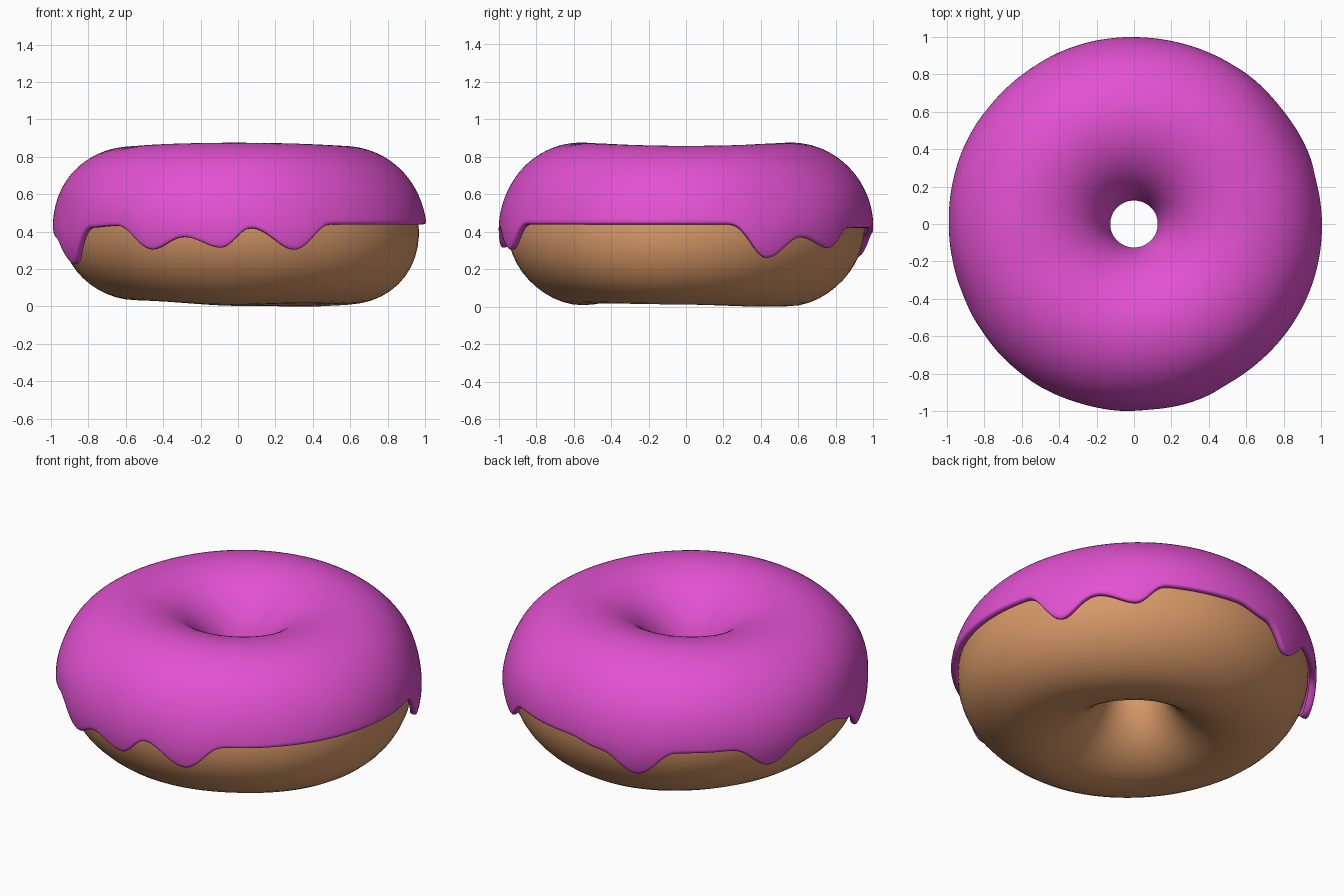
import bpy, math

if "Cube" in bpy.data.objects:
    bpy.data.objects.remove(bpy.data.objects["Cube"])

RING, TUBE, MID = 0.55, 0.405, 0.43

# gentle hand-made lumps: (angle around ring, angle around tube, height, spread)
LUMPS = [(45, -90, 0.022, 26), (345, -42, 0.035, 30), (95, -90, 0.018, 22),
         (265, -90, 0.018, 22), (90, 90, 0.010, 40), (270, 90, 0.010, 40),
         (0, 90, -0.010, 35), (180, 90, -0.012, 30), (200, 10, -0.015, 14),
         (225, 15, 0.010, 14), (35, 20, -0.012, 14), (55, 20, 0.010, 12),
         (300, 20, -0.012, 20), (180, -60, -0.012, 40)]

# lower icing edge: (angle around ring, height), drips and gaps alternate
EDGE = [(-60, 0.44), (14, 0.44), (26, 0.26), (38, 0.37), (51, 0.31), (60, 0.42),
        (85, 0.42), (97, 0.38), (109, 0.26), (122, 0.41), (140, 0.41), (153, 0.28),
        (166, 0.40), (178, 0.42), (190, 0.36), (203, 0.22), (217, 0.42), (230, 0.43),
        (242, 0.30), (253, 0.37), (265, 0.31), (274, 0.42), (288, 0.30), (300, 0.44)]


def wrap(a):
    return (a + 180) % 360 - 180


def surface(theta, phi, lift=0.0):
    r = TUBE + lift
    for t, p, h, s in LUMPS:
        d2 = wrap(theta - t) ** 2 + wrap(phi - p) ** 2
        r += h * math.exp(-d2 / (2 * s * s))
    t, p = math.radians(theta), math.radians(phi)
    rad = RING + r * math.cos(p)
    return (rad * math.cos(t), rad * math.sin(t), MID + r * math.sin(p))


def edge_height(theta):
    a = (theta + 60) % 360 - 60
    for (a0, z0), (a1, z1) in zip(EDGE, EDGE[1:]):
        if a0 <= a <= a1:
            k = (1 - math.cos(math.pi * (a - a0) / (a1 - a0))) / 2
            return z0 + (z1 - z0) * k
    return 0.44


def make(name, verts, faces, colour_name, colour):
    me = bpy.data.meshes.new(name)
    me.from_pydata(verts, [], faces)
    mat = bpy.data.materials.new(colour_name)
    mat.diffuse_color = (*colour, 1)
    mat.use_nodes = True
    mat.node_tree.nodes["Principled BSDF"].inputs["Base Color"].default_value = mat.diffuse_color
    me.materials.append(mat)
    for p in me.polygons:
        p.use_smooth = True
    ob = bpy.data.objects.new(name, me)
    bpy.context.collection.objects.link(ob)
    return ob


def quads(nt, rows, closed):
    return [(i * rows + j, (i + 1) % nt * rows + j,
             (i + 1) % nt * rows + (j + 1) % rows, i * rows + (j + 1) % rows)
            for i in range(nt) for j in range(rows if closed else rows - 1)]


# dough ring
NT, NP = 96, 48
verts = [surface(360 * i / NT, 360 * j / NP) for i in range(NT) for j in range(NP)]
dough = make("dough_ring", verts, quads(NT, NP, True), "baked brown", (0.69, 0.32, 0.14))
low = min(v.co.z for v in dough.data.vertices)

# icing sheet, from the dripping outer edge over the top into the hole
NT, ROWS = 180, 26
verts = []
for i in range(NT):
    th = 360 * i / NT
    z = edge_height(th)
    start = math.degrees(math.asin((z - MID) / (TUBE + 0.04)))
    drip = (0.44 - z) / 0.2
    for j in range(ROWS):
        k = (j / (ROWS - 1)) ** 1.3
        phi = start + (178 - start) * k
        lift = 0.033 + 0.009 * math.cos(math.radians(phi))
        lift += 0.014 * drip * math.exp(-(k / 0.12) ** 2)   # fuller drip ends
        verts.append(surface(th, phi, lift))
icing = make("icing", verts, quads(NT, ROWS, False), "pink icing", (0.76, 0.083, 0.64))
sol = icing.modifiers.new("thickness", 'SOLIDIFY')
sol.thickness = 0.04
sol.offset = -1
sub = icing.modifiers.new("rounding", 'SUBSURF')
sub.levels = sub.render_levels = 1

# rest on the ground
for ob in (dough, icing):
    for v in ob.data.vertices:
        v.co.z -= low
